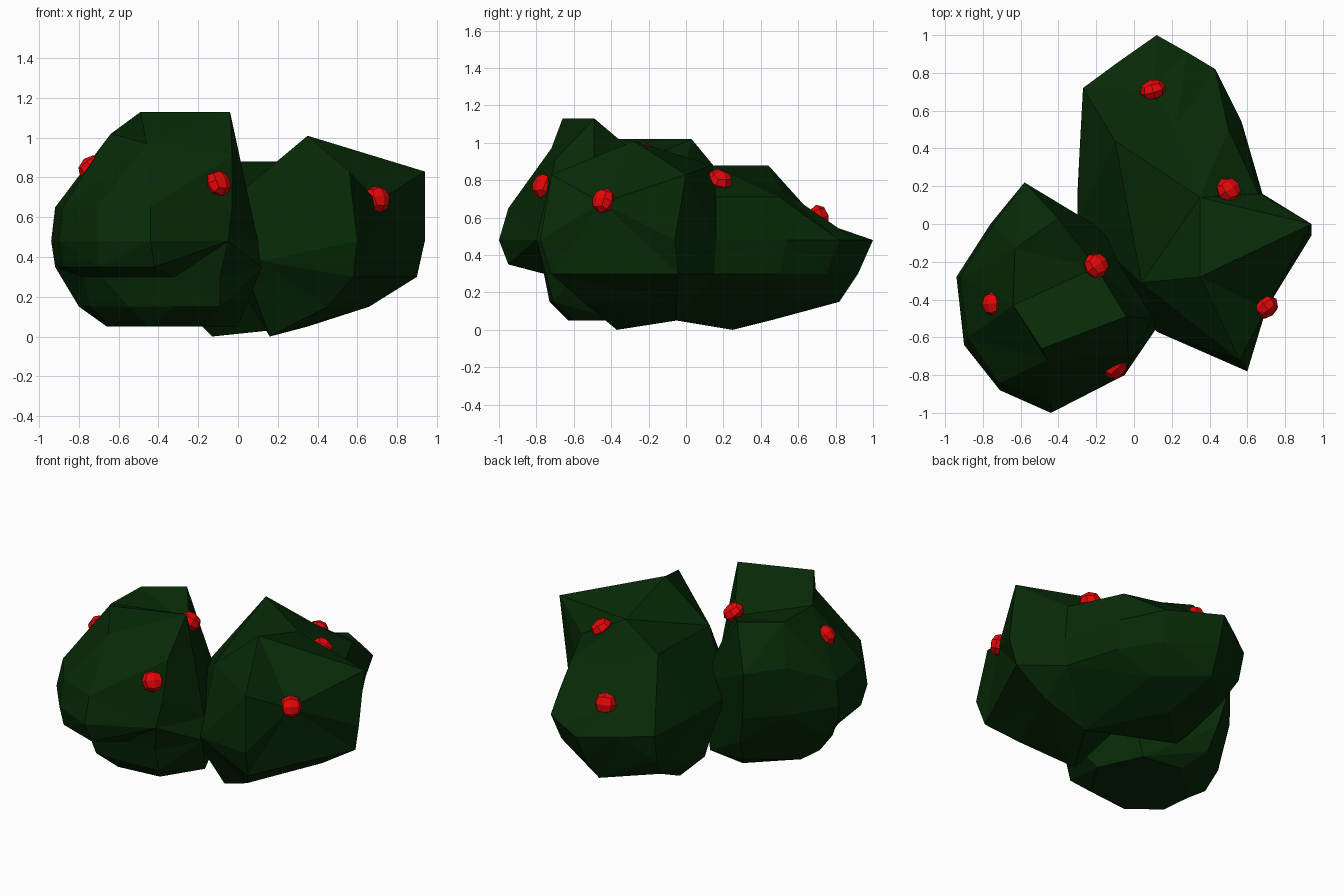
import bpy
import bmesh
from mathutils import Matrix, Vector

default_cube = bpy.data.objects.get("Cube")
if default_cube:
    bpy.data.objects.remove(default_cube, do_unlink=True)


def flat_material(name, colour):
    material = bpy.data.materials.new(name)
    material.use_nodes = True
    material.diffuse_color = colour
    material.specular_intensity = 0
    material.roughness = 1
    shader = next(n for n in material.node_tree.nodes if n.type == "BSDF_PRINCIPLED")
    shader.inputs["Base Color"].default_value = colour
    shader.inputs["Roughness"].default_value = 1
    shader.inputs["Specular IOR Level"].default_value = 0
    return material


leaf_green = flat_material("dark leaf green", (0.002, 0.023, 0.002, 1))
berry_red = flat_material("berry red", (0.9, 0.002, 0.003, 1))


def finish(bm, name, material):
    """Turn a bmesh into a flat shaded object."""
    bmesh.ops.recalc_face_normals(bm, faces=bm.faces)
    mesh = bpy.data.meshes.new(name)
    bm.to_mesh(mesh)
    bm.free()
    mesh.materials.append(material)
    obj = bpy.data.objects.new(name, mesh)
    bpy.context.collection.objects.link(obj)
    return obj


def foliage(name, centre, rings):
    """Skin height rings as a faceted lump: wrap their directions on a
    sphere, then push every corner out to its own distance."""
    centre = Vector(centre)
    bm = bmesh.new()
    target = {}
    for height, corners in rings.items():
        for x, y in corners:
            corner = Vector((x, y, height))
            vert = bm.verts.new((corner - centre).normalized())
            target[vert] = corner
    bmesh.ops.convex_hull(bm, input=list(bm.verts))
    for vert in bm.verts:
        vert.co = target[vert]
    return finish(bm, name, leaf_green)


def berry(name, position, centre):
    """Rounded, once-subdivided cube, flattened along its outward axis."""
    position = Vector(position)
    outward = (position - Vector(centre)).to_track_quat("Z", "Y").to_matrix().to_4x4()
    bm = bmesh.new()
    bmesh.ops.create_cube(bm, size=1)
    bmesh.ops.subdivide_edges(bm, edges=bm.edges, cuts=1, use_grid_fill=True)
    for vert in bm.verts:
        vert.co = vert.co.normalized() * 0.07
    bm.transform(Matrix.Translation(position) @ outward @ Matrix.Diagonal((1, 1, 0.8, 1)))
    return finish(bm, name, berry_red)


# Taller lump on the front right
tall_centre = (-0.45, -0.4, 0.5)
foliage("tall_foliage", tall_centre, {
    1.13: [(-.49, -.66), (-.04, -.49)],
    1.02: [(-.63, -.13), (-.4, .03), (-.64, -.43)],
    .97: [(-.46, -.72)],
    .91: [(-.2, -.23), (-.03, -.7)],
    .79: [(-.58, .22), (-.74, 0)],
    .65: [(-.92, -.28), (-.88, -.6), (-.71, -.84), (-.44, -.95), (-.03, -.76)],
    .48: [(-.94, -.28), (-.9, -.64), (-.71, -.88), (-.44, -1), (-.05, -.8),
          (.1, -.5), (-.05, -.1), (-.56, .2), (-.76, 0)],
    .35: [(-.92, -.3), (-.88, -.6), (-.7, -.85), (-.42, -.95), (.12, -.55)],
    .3: [(-.84, -.2), (-.78, -.52), (-.68, -.66), (-.56, -.75), (-.32, -.76),
         (-.09, -.75), (-.52, .17)],
    .15: [(-.8, -.28), (-.74, -.5), (-.55, -.72), (-.32, -.73), (-.09, -.71),
          (-.5, .1)],
    .05: [(-.66, -.28), (-.64, -.48), (-.45, -.63), (-.16, -.6), (-.4, -.03),
          (0, -.35), (-.13, -.07)],
})

# Wider lump on the back left, hollow under its middle
wide_centre = (0.3, 0.05, 0.45)
foliage("wide_foliage", wide_centre, {
    1.01: [(.35, -.28)],
    .88: [(.35, .14), (-.1, .44)],
    .83: [(.56, -.72), (.94, 0)],
    .75: [(.04, -.31), (.22, .51)],
    .71: [(.5, .5), (.66, .16)],
    .68: [(.7, -.45)],
    .58: [(.1, .71)],
    .48: [(.94, -.06), (.6, -.78), (-.3, 0), (-.29, .35), (-.27, .72),
          (-.08, .86), (.12, 1), (.28, .91), (.43, .82), (.57, .54), (.68, .16)],
    .38: [(.12, -.57)],
    .3: [(.9, -.04), (.58, -.72), (.05, -.5), (-.3, .15), (-.26, .68),
         (.1, .92), (.4, .75), (.55, .5), (.66, .15)],
    .26: [(0, -.06)],
    .15: [(.66, -.05), (.45, -.55), (.07, .82), (.35, .58), (-.2, .56),
          (-.28, .2)],
    .05: [(.35, -.05), (.32, -.32), (.1, .45)],
    0: [(.16, -.37), (-.13, .25)],
})

# Berries, each facing away from the lump it grows on
berries = {
    "tall": (tall_centre, [(-.1, -.76, .77), (-.74, -.42, .85), (-.2, -.22, .94)]),
    "wide": (wide_centre, [(.7, -.44, .69), (.5, .18, .8), (.1, .71, .6)]),
}
for lump, (centre, positions) in berries.items():
    for number, position in enumerate(positions, start=1):
        berry(f"{lump}_foliage_berry_{number}", position, centre)
